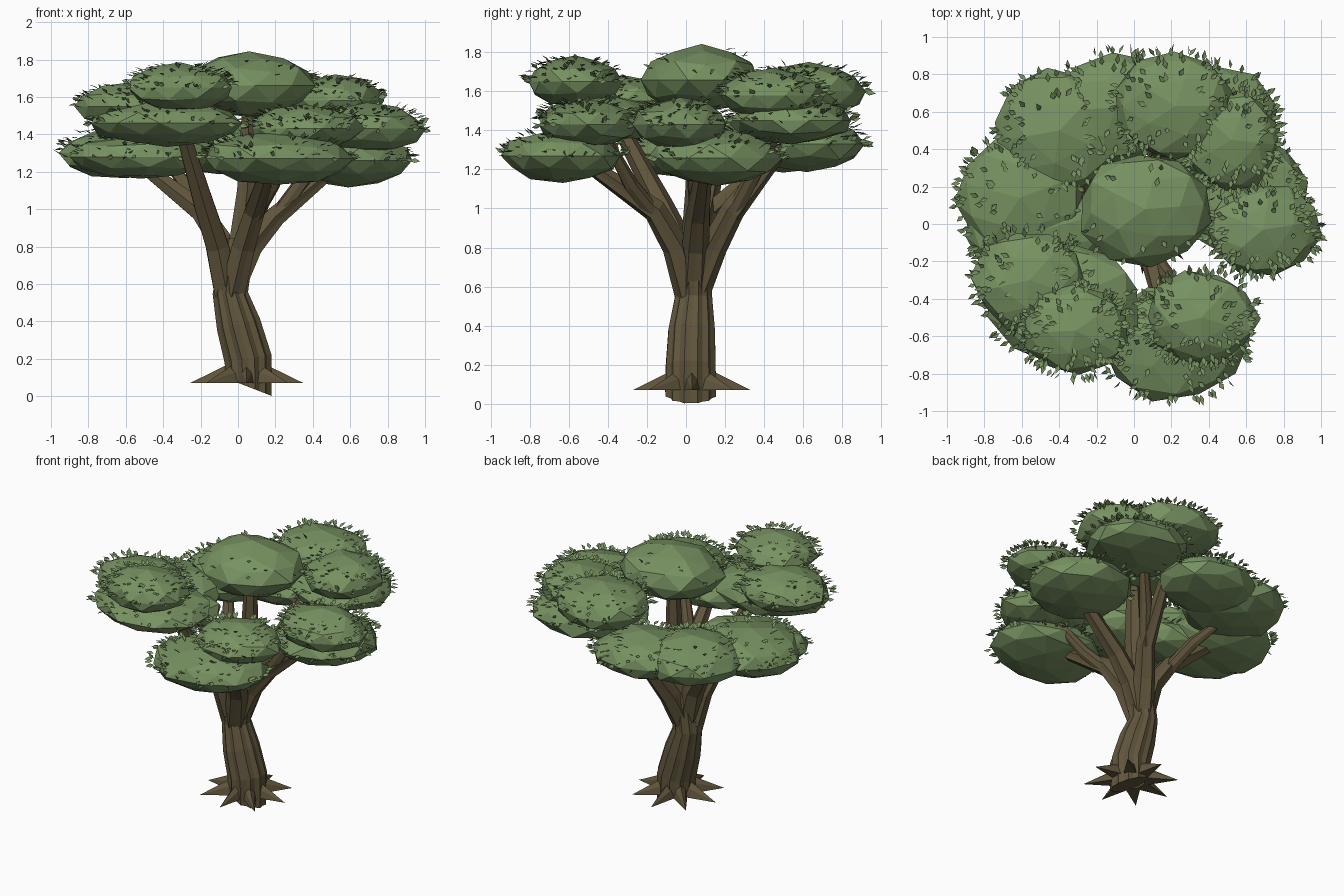
import bpy, bmesh, math, random
from mathutils import Vector

if "Cube" in bpy.data.objects:
    bpy.data.objects.remove(bpy.data.objects["Cube"])

random.seed(7)


def material(name, rgb):
    m = bpy.data.materials.new(name)
    m.diffuse_color = (*rgb, 1)
    m.use_nodes = True
    m.node_tree.nodes["Principled BSDF"].inputs["Base Color"].default_value = m.diffuse_color
    return m


BARK = material("brown bark", (0.118, 0.092, 0.046))
GREEN = material("canopy green", (0.185, 0.285, 0.12))


def finish(bm, name, mat):
    me = bpy.data.meshes.new(name)
    bmesh.ops.recalc_face_normals(bm, faces=bm.faces)
    bm.to_mesh(me)
    bm.free()
    me.materials.append(mat)
    ob = bpy.data.objects.new(name, me)
    bpy.context.collection.objects.link(ob)
    return ob


def tube(name, pts, radii, sides=14, groove=0.09, first_dir=None):
    """Faceted, grooved tube along a path."""
    bm = bmesh.new()
    pts = [Vector(p) for p in pts]
    bark = [1 + (groove if k % 2 else -groove) * random.uniform(0.5, 1.2) for k in range(sides)]
    rings = []
    for i, p in enumerate(pts):
        d = pts[min(i + 1, len(pts) - 1)] - pts[max(i - 1, 0)]
        if i == 0 and first_dir:
            d = Vector(first_dir)
        d.normalize()
        u = Vector((0, 1, 0)).cross(d).normalized()
        v = d.cross(u)
        ring = []
        for k in range(sides):
            a = 2 * math.pi * k / sides
            ring.append(bm.verts.new(p + (u * math.cos(a) + v * math.sin(a)) * radii[i] * bark[k]))
        rings.append(ring)
    for a, b in zip(rings, rings[1:]):
        for k in range(sides):
            j = (k + 1) % sides
            bm.faces.new((a[k], a[j], b[j], b[k]))
    bm.faces.new(rings[0])
    bm.faces.new(rings[-1])
    return finish(bm, name, BARK)


# Trunk: leaning, with a tilted bottom cut that is lowest on the right
tube("trunk",
     [(0.06, 0.025, 0.048), (0.055, 0.025, 0.2), (0.005, 0.03, 0.38),
      (-0.04, 0.04, 0.55), (-0.015, 0.04, 0.72), (0.0, 0.04, 0.84)],
     [0.128, 0.125, 0.117, 0.093, 0.09, 0.06], sides=24, groove=0.06, first_dir=(0.39, 0, 1))

# Branches: start, bends, tip
branches = {
    "front_left_branch": [(-0.06, 0.03, 0.55), (-0.11, -0.02, 0.8), (-0.18, -0.13, 1.02), (-0.31, -0.36, 1.46)],
    "front_right_branch": [(-0.03, 0.02, 0.55), (0.03, -0.05, 0.8), (0.09, -0.16, 0.99), (0.17, -0.52, 1.24)],
    "right_branch": [(-0.02, 0.04, 0.6), (0.07, 0.05, 0.8), (0.2, 0.06, 0.96), (0.55, 0.1, 1.25)],
    "back_branch": [(-0.02, 0.06, 0.6), (0.03, 0.14, 0.8), (0.1, 0.24, 0.99), (0.16, 0.5, 1.32)],
    "left_branch": [(-0.04, 0.04, 0.6), (-0.1, 0.06, 0.84), (-0.2, 0.1, 0.99), (-0.52, 0.16, 1.24)],
    "centre_branch": [(-0.02, 0.04, 0.6), (0.02, 0.05, 0.85), (0.05, 0.06, 1.1), (0.06, 0.06, 1.6)],
}
for name, path in branches.items():
    tube(name, path, [0.07, 0.065, 0.057, 0.036], sides=12, groove=0.1)

# Side twigs that carry the upper clumps
twigs = [[(0.1, 0.24, 0.97), (0.2, 0.36, 1.2), (0.34, 0.5, 1.45)],
         [(0.2, 0.06, 0.95), (0.38, 0.04, 1.2), (0.6, 0.0, 1.42)],
         [(-0.2, 0.1, 0.97), (-0.27, 0.28, 1.12), (-0.4, 0.46, 1.28)],
         [(0.09, -0.16, 0.97), (0.18, -0.28, 1.12), (0.32, -0.42, 1.38)]]
for i, path in enumerate(twigs):
    tube(f"twig_{i + 1}", path, [0.045, 0.04, 0.025], sides=8, groove=0.06)

# Roots: pointed wedges round the foot of the trunk
bm = bmesh.new()
N = 8
for k in range(N):
    a = 2 * math.pi * k / N
    d, s = Vector((math.cos(a), math.sin(a), 0)), Vector((-math.sin(a), math.cos(a), 0))
    c = Vector((0.045, 0.03, 0.07))
    inner = c + d * 0.08
    tip = bm.verts.new(c + d * random.uniform(0.30, 0.315))
    base = [bm.verts.new(inner + s * w + Vector((0, 0, h)))
            for w, h in ((-0.05, 0), (0.05, 0), (0.035, 0.07), (0, 0.11), (-0.035, 0.07))]
    bm.faces.new(base)
    for i in range(5):
        bm.faces.new((base[i], base[(i + 1) % 5], tip))
finish(bm, "roots", BARK)

# Foliage clumps: centre and radii
clumps = [
    ((0.06, 0.08, 1.66), (0.35, 0.30, 0.17)),     # crown
    ((0.69, -0.03, 1.43), (0.30, 0.24, 0.13)),    # right
    ((0.59, 0.16, 1.26), (0.34, 0.34, 0.14)),
    ((0.52, 0.45, 1.58), (0.26, 0.27, 0.13)),
    ((0.42, 0.54, 1.45), (0.36, 0.31, 0.12)),
    ((0.22, 0.63, 1.60), (0.33, 0.29, 0.14)),     # back
    ((-0.10, 0.62, 1.33), (0.35, 0.30, 0.14)),
    ((-0.40, 0.50, 1.33), (0.34, 0.33, 0.14)),    # back left
    ((-0.61, 0.14, 1.30), (0.34, 0.33, 0.14)),    # left
    ((-0.52, -0.04, 1.28), (0.39, 0.23, 0.12)),
    ((-0.38, -0.42, 1.46), (0.41, 0.33, 0.12)),   # front left
    ((-0.56, -0.30, 1.55), (0.30, 0.27, 0.12)),
    ((-0.31, -0.57, 1.65), (0.28, 0.24, 0.125)),
    ((0.21, -0.63, 1.27), (0.40, 0.31, 0.135)),   # front right
    ((0.36, -0.50, 1.43), (0.30, 0.25, 0.12)),
]


def depth(p, clump):
    c, r = clump
    return math.sqrt(sum(((p[i] - c[i]) / r[i]) ** 2 for i in range(3)))


for n, (c, r) in enumerate(clumps):
    bm = bmesh.new()
    bmesh.ops.create_icosphere(bm, subdivisions=2, radius=1.03)
    spin = random.uniform(0, 6.28)
    for v in bm.verts:
        x, y, z = v.co * random.uniform(0.92, 1.04)
        if v.co.z > 1.02:
            z = 1.08   # slight peak
        x, y = (x * math.cos(spin) - y * math.sin(spin), x * math.sin(spin) + y * math.cos(spin))
        v.co = (c[0] + x * r[0], c[1] + y * r[1], c[2] + z * r[2])
    finish(bm, f"leaf_clump_{n + 1}", GREEN)

# Loose leaves: small folded blades standing off the upper faces of the clumps
bm = bmesh.new()
for n, (c, r) in enumerate(clumps):
    for _ in range(25 if n == 0 else 120):
        a, z = random.uniform(0, 2 * math.pi), random.uniform(-0.05, 0.93)
        q = math.sqrt(1 - z * z)
        unit = Vector((q * math.cos(a), q * math.sin(a), z))
        p = Vector([c[i] + unit[i] * r[i] * 0.98 for i in range(3)])
        if any(depth(p, o) < 0.95 for m, o in enumerate(clumps) if m != n):
            continue
        if p.xy.length < 0.35 and n:
            continue
        nor = Vector([unit[i] / r[i] for i in range(3)]).normalized()
        out = Vector((math.cos(a), math.sin(a), 0))
        jit = Vector([random.uniform(-0.4, 0.4) for _ in range(3)])
        d = (out * 0.8 + nor * 0.25 + Vector((0, 0, 0.1)) + jit).normalized()
        s = d.cross(nor + jit * 0.4).normalized()
        up = s.cross(d)
        L = random.uniform(0.045, 0.062)
        v = [bm.verts.new(p + o) for o in
             (d * 0, d * L * 0.45 + s * 0.014 + up * 0.004, d * L, d * L * 0.45 - s * 0.014 + up * 0.004)]
        bm.faces.new((v[0], v[1], v[2]))
        bm.faces.new((v[0], v[2], v[3]))
finish(bm, "loose_leaves", GREEN)
